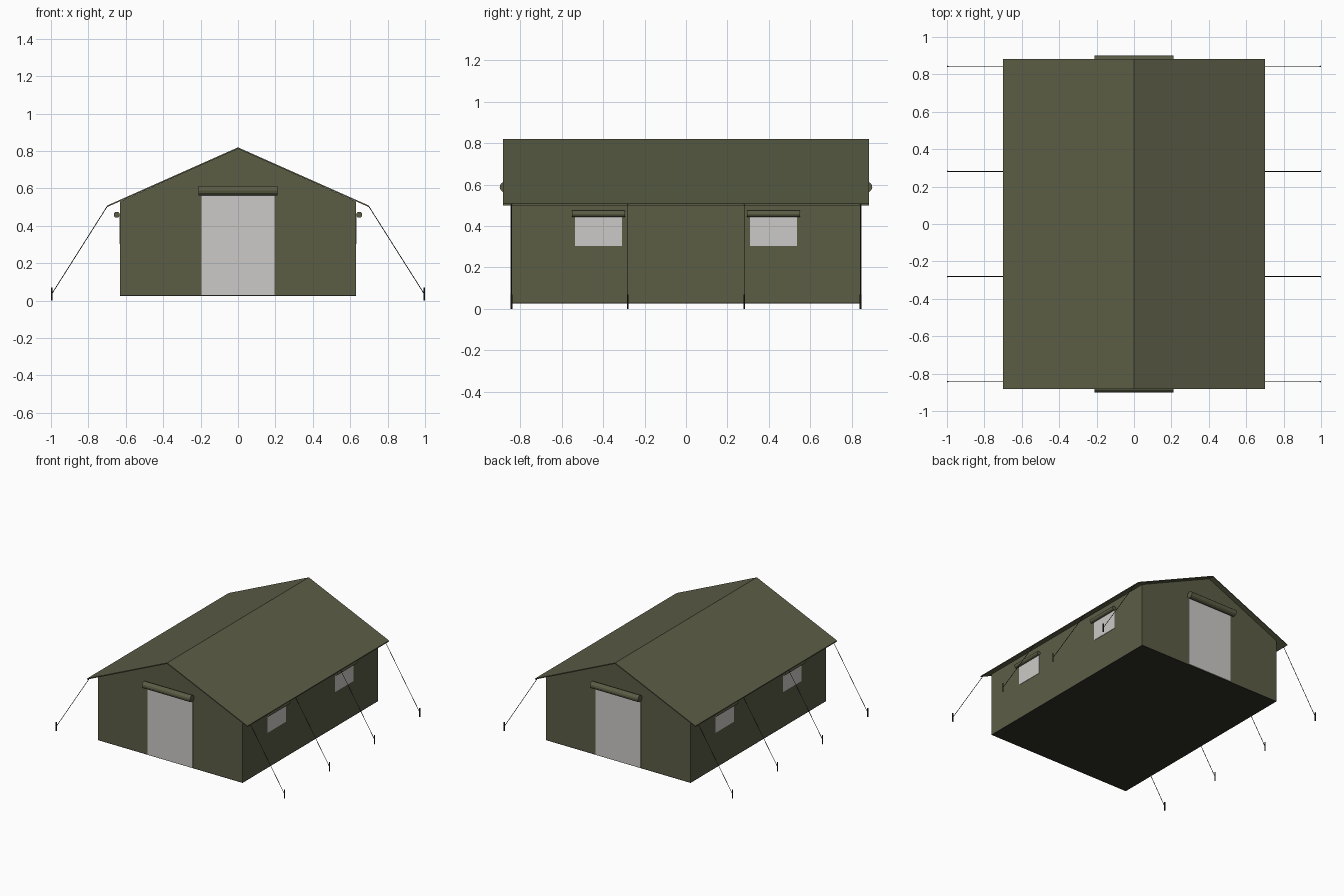
import bpy, bmesh, math
from mathutils import Vector

if "Cube" in bpy.data.objects:
    bpy.data.objects.remove(bpy.data.objects["Cube"])


def material(name, rgb):
    m = bpy.data.materials.new(name)
    m.diffuse_color = (*rgb, 1)
    m.use_nodes = True
    m.node_tree.nodes["Principled BSDF"].inputs["Base Color"].default_value = m.diffuse_color
    return m


canvas = material("olive canvas", (0.105, 0.11, 0.06))
mesh_grey = material("pale netting", (0.6, 0.59, 0.57))
dark = material("dark cord", (0.02, 0.02, 0.017))
floor_mat = material("dark groundsheet", (0.03, 0.03, 0.022))


def finish(name, bm, mat):
    bmesh.ops.recalc_face_normals(bm, faces=bm.faces)
    me = bpy.data.meshes.new(name)
    bm.to_mesh(me)
    bm.free()
    me.materials.append(mat)
    ob = bpy.data.objects.new(name, me)
    bpy.context.collection.objects.link(ob)
    return ob


def prism(name, profile, half_y, mat):
    """Extrude an xz profile along y, centred on y = 0."""
    bm = bmesh.new()
    face = bm.faces.new([bm.verts.new((x, -half_y, z)) for x, z in profile])
    ext = bmesh.ops.extrude_face_region(bm, geom=[face])
    verts = [v for v in ext["geom"] if isinstance(v, bmesh.types.BMVert)]
    bmesh.ops.translate(bm, verts=verts, vec=(0, 2 * half_y, 0))
    return finish(name, bm, mat)


def box(name, lo, hi, mat):
    bm = bmesh.new()
    bmesh.ops.create_cube(bm, size=1)
    for v in bm.verts:
        v.co = [(a + b) / 2 + c * (b - a) for a, b, c in zip(lo, hi, v.co)]
    return finish(name, bm, mat)


def rod(name, a, b, r, sides, mat, smooth=False):
    a, b = Vector(a), Vector(b)
    bm = bmesh.new()
    bmesh.ops.create_cone(bm, cap_ends=True, segments=sides, radius1=r, radius2=r,
                          depth=(b - a).length)
    rot = (b - a).to_track_quat('Z', 'Y').to_matrix()
    for v in bm.verts:
        v.co = rot @ v.co + (a + b) / 2
    return finish(name, bm, mat)


# Walls with gables, groundsheet and roof sheet
prism("tent_walls", [(-0.63, 0.03), (0.63, 0.03), (0.63, 0.53), (0, 0.812), (-0.63, 0.53)],
      0.843, canvas)
box("groundsheet", (-0.63, -0.843, 0.025), (0.63, 0.843, 0.031), floor_mat)
prism("roof", [(-0.70, 0.508), (0, 0.819), (0.70, 0.508), (0.70, 0.500), (0, 0.811), (-0.70, 0.500)],
      0.883, canvas)

# Doors with rolled-up flaps at both ends
for s, end in ((-1, "front"), (1, "back")):
    y0, y1 = sorted((s * 0.835, s * 0.847))
    box(end + "_door", (-0.196, y0, 0.03), (0.196, y1, 0.575), mesh_grey)
    rod(end + "_door_roll", (-0.21, s * 0.874, 0.588), (0.21, s * 0.874, 0.588), 0.026, 12, canvas)

# Side windows with rolled-up flaps, guy ropes and stakes
for s, side in ((-1, "left"), (1, "right")):
    for t in (-1, 1):
        x0, x1 = sorted((s * 0.62, s * 0.633))
        y0, y1 = sorted((t * 0.308, t * 0.535))
        box(side + "_window", (x0, y0, 0.303), (x1, y1, 0.455), mesh_grey)
        rod(side + "_window_roll", (s * 0.648, t * 0.295, 0.459), (s * 0.648, t * 0.55, 0.459),
            0.016, 12, canvas)
    for y in (-0.843, -0.281, 0.281, 0.843):
        rod(side + "_guy_rope", (s * 0.698, y, 0.506), (s * 0.996, y, 0.035), 0.002, 6, dark)
        rod(side + "_stake", (s * 0.996, y, 0.0), (s * 0.996, y, 0.07), 0.004, 8, dark)
